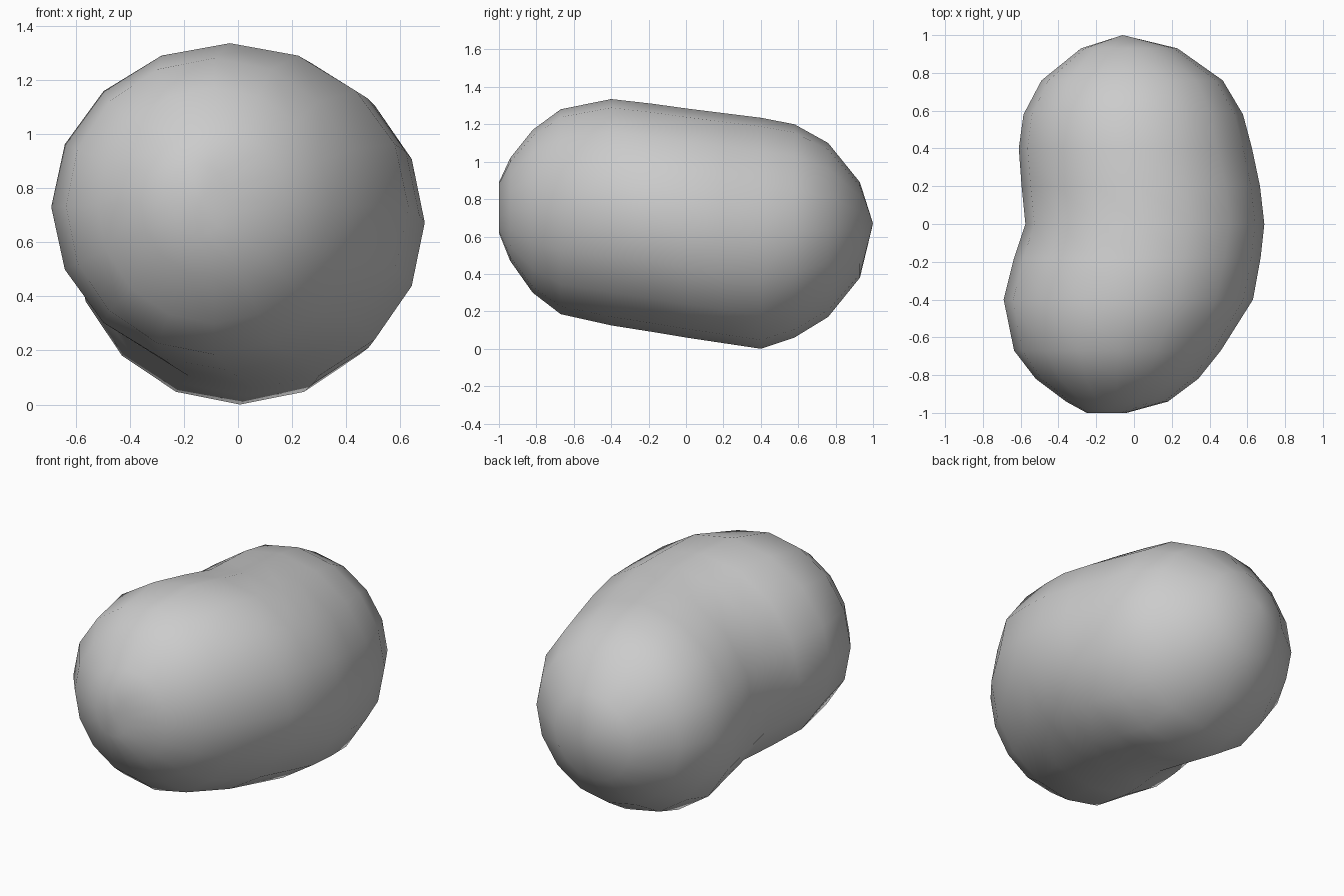
import bpy, bmesh, math

if "Cube" in bpy.data.objects:
    bpy.data.objects.remove(bpy.data.objects["Cube"])

SIDES = 16
# Cross-sections along y: (y, left x, right x, bottom z, top z)
SECTIONS = [
    (-1.00, -0.25, -0.04, 0.62, 0.89),
    (-0.94, -0.36, 0.18, 0.47, 1.02),
    (-0.82, -0.52, 0.34, 0.30, 1.17),
    (-0.67, -0.635, 0.46, 0.185, 1.28),
    (-0.40, -0.69, 0.63, 0.125, 1.335),
    (-0.18, -0.635, 0.67, 0.09, 1.31),
    (0.00, -0.575, 0.69, 0.06, 1.285),
    (0.20, -0.595, 0.667, 0.03, 1.26),
    (0.40, -0.61, 0.625, 0.00, 1.235),
    (0.58, -0.585, 0.577, 0.06, 1.20),
    (0.76, -0.49, 0.47, 0.17, 1.10),
    (0.93, -0.28, 0.23, 0.38, 0.89),
]

bm = bmesh.new()


def ring(y, left, right, bottom, top):
    cx, cz = (left + right) / 2, (bottom + top) / 2
    rx, rz = (right - left) / 2, (top - bottom) / 2
    angles = [2 * math.pi * i / SIDES for i in range(SIDES)]
    return [bm.verts.new((cx + rx * math.cos(a), y, cz + rz * math.sin(a)))
            for a in angles]


# Lofted kidney-shaped body with a dip on the left side
rings = [ring(*s) for s in SECTIONS]
for a, b in zip(rings, rings[1:]):
    for i in range(SIDES):
        j = (i + 1) % SIDES
        bm.faces.new((a[i], a[j], b[j], b[i]))

# Rounded ends
for loop, pole in ((rings[0], (-0.14, -1.0, 0.755)), (rings[-1], (-0.06, 1.0, 0.67))):
    tip = bm.verts.new(pole)
    for i in range(SIDES):
        bm.faces.new((loop[i], loop[(i + 1) % SIDES], tip))

bmesh.ops.recalc_face_normals(bm, faces=bm.faces)
for f in bm.faces:
    f.smooth = True
mesh = bpy.data.meshes.new("bean_body")
bm.to_mesh(mesh)
bm.free()
body = bpy.data.objects.new("bean_body", mesh)
bpy.context.collection.objects.link(body)
